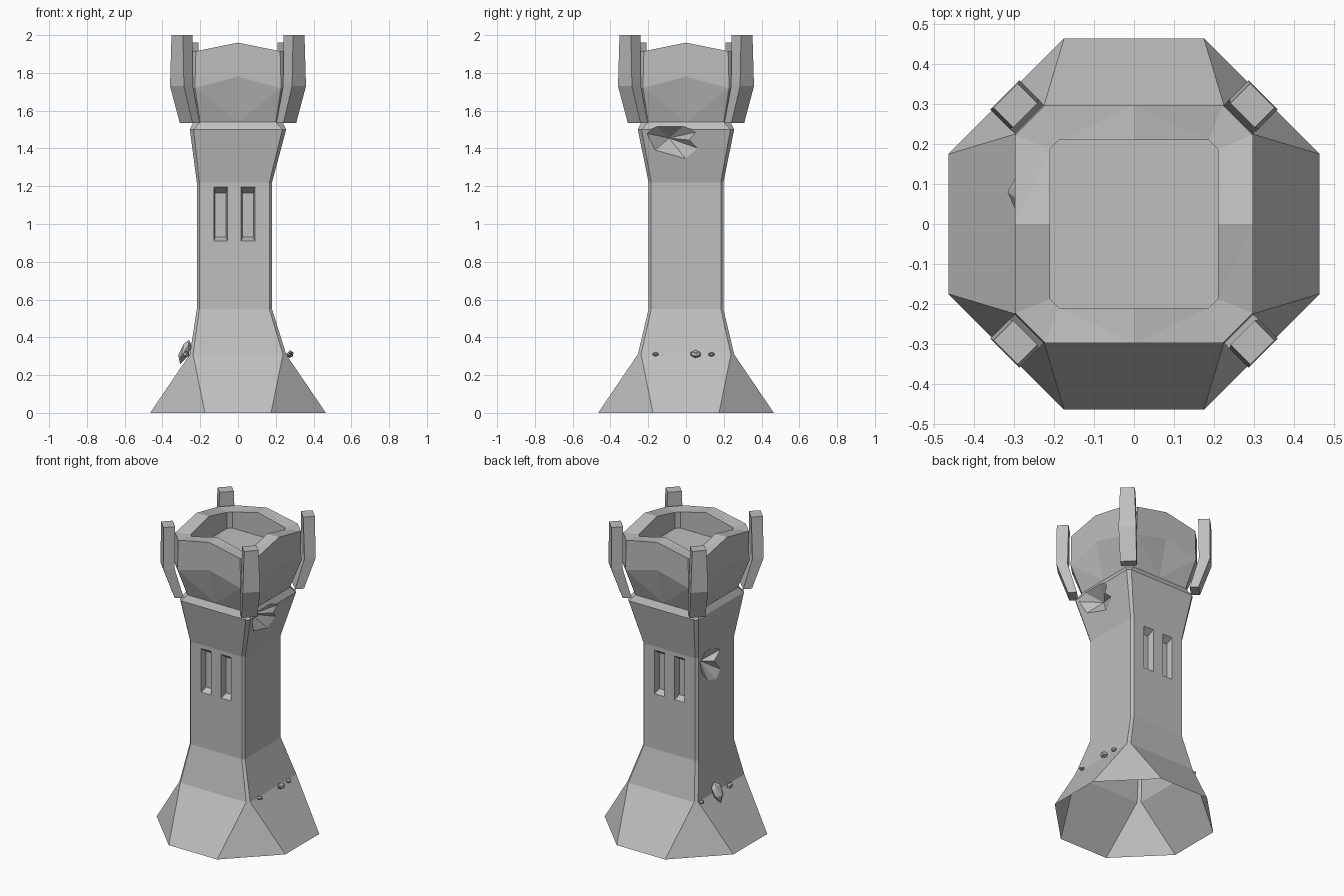
import bpy, bmesh, math, random
from mathutils import Vector, Matrix

random.seed(4)
if "Cube" in bpy.data.objects:
    bpy.data.objects.remove(bpy.data.objects["Cube"], do_unlink=True)

stone = bpy.data.materials.new("grey stone")
stone.use_nodes = True
GREY = (0.52, 0.52, 0.52, 1)
stone.diffuse_color = GREY
stone.node_tree.nodes["Principled BSDF"].inputs["Base Color"].default_value = GREY


def make_object(name, bm):
    bmesh.ops.recalc_face_normals(bm, faces=bm.faces)
    mesh = bpy.data.meshes.new(name)
    bm.to_mesh(mesh)
    bm.free()
    mesh.materials.append(stone)
    obj = bpy.data.objects.new(name, mesh)
    bpy.context.collection.objects.link(obj)
    return obj


def ring(bm, z, x0, x1, h, c, lift):
    """Chamfered square with a raised middle point on every side."""
    m = (x0 + x1) / 2
    pts = [(x0 + c, -h, z), (m, -h, z + lift), (x1 - c, -h, z),
           (x1, c - h, z), (x1, 0, z + lift), (x1, h - c, z),
           (x1 - c, h, z), (m, h, z + lift), (x0 + c, h, z),
           (x0, h - c, z), (x0, 0, z + lift), (x0, c - h, z)]
    return [bm.verts.new(p) for p in pts]


def bridge(bm, a, b):
    n = len(a)
    for i in range(n):
        j = (i + 1) % n
        bm.faces.new((a[i], a[j], b[j], b[i]))


# Tower body: flared foot, shaft, collar, crown, rim and sunken roof
PROFILE = [  # z, x min, x max, half depth, chamfer, mid lift
    (0, -.465, .465, .465, .29, 0),
    (.31, -.255, .255, .255, .017, 0),
    (.55, -.218, .18, .198, .014, 0),
    (1.22, -.218, .18, .198, .014, 0),
    (1.5, -.255, .255, .255, .02, 0),
    (1.54, -.235, .235, .235, .035, 0),
    (1.72, -.298, .298, .298, .07, .06),
    (1.915, -.298, .298, .298, .075, .045),
    (1.915, -.21, .21, .21, .022, .045),
    (1.81, -.21, .21, .21, .022, 0),
]
bm = bmesh.new()
rings = [ring(bm, *p) for p in PROFILE]
for lower, upper in zip(rings, rings[1:]):
    bridge(bm, lower, upper)
bm.faces.new(rings[0])
bm.faces.new(rings[-1])
bmesh.ops.triangulate(bm, faces=[f for f in bm.faces if len(f.verts) == 4 and f.calc_center_median().z > 1.54])
tower = make_object("tower", bm)

cutters = []


# Window recesses, narrowing inwards, on front and back
def window_cutter(x, side):
    bm = bmesh.new()
    loops = []
    for y, hw, z0, z1 in ((.238, .043, .89, 1.225), (.158, .029, .93, 1.165)):
        loops.append([bm.verts.new(p) for p in (
            (x - hw, side * y, z0), (x + hw, side * y, z0),
            (x + hw, side * y, z1), (x - hw, side * y, z1))])
    bridge(bm, *loops)
    for loop in loops:
        bm.faces.new(loop)
    cutters.append(make_object("window_cutter", bm))


for x in (-.092, .053):
    for side in (-1, 1):
        window_cutter(x, side)


# Jagged craters: a spike driven into the wall
def crater_cutter(outline, wall, inner, outer):
    bm = bmesh.new()
    loop = [bm.verts.new((wall(z), y, z)) for y, z in outline]
    tips = [bm.verts.new(inner), bm.verts.new(outer)]
    for tip in tips:
        for i, v in enumerate(loop):
            bm.faces.new((v, loop[i - 1], tip))
    cutters.append(make_object("crater_cutter", bm))


crater_cutter([(-.21, 1.48), (-.165, 1.53), (0, 1.53), (.053, 1.487), (.02, 1.444),
               (.065, 1.4), (0, 1.344), (-.06, 1.36), (-.165, 1.39)],
              lambda z: .182 + (z - 1.22) * .268,
              (.16, -.09, 1.455), (.4, -.08, 1.4))
crater_cutter([(.167, 1.18), (.114, 1.23), (.05, 1.24), (-.045, 1.19), (.019, 1.137),
               (-.045, 1.06), (0, 1.01), (.08, 1.03), (.146, 1.1)],
              lambda z: -.219,
              (-.15, .07, 1.14), (-.4, .06, 1.13))

for cutter in cutters:
    mod = tower.modifiers.new("cut", 'BOOLEAN')
    mod.operation = 'DIFFERENCE'
    mod.solver = 'EXACT'
    mod.object = cutter
bpy.context.view_layer.update()
cut_mesh = bpy.data.meshes.new_from_object(tower.evaluated_get(bpy.context.evaluated_depsgraph_get()))
tower.modifiers.clear()
tower.data = cut_mesh
for cutter in cutters:
    bpy.data.objects.remove(cutter, do_unlink=True)

# Open the underside
bm = bmesh.new()
bm.from_mesh(cut_mesh)
base = [f for f in bm.faces if all(v.co.z < .001 for v in f.verts)]
bmesh.ops.delete(bm, geom=base, context='FACES')
bm.to_mesh(cut_mesh)
bm.free()

# Corner posts around the crown
POST = [  # z, inner radius, outer radius, half width
    (1.535, .335, .388, .048),
    (1.73, .39, .457, .052),
    (2.0, .385, .455, .043),
]
for k, name in enumerate(("back_left", "back_right", "front_right", "front_left")):
    bm = bmesh.new()
    loops = [[bm.verts.new(p) for p in ((r0, -w, z), (r1, -w, z), (r1, w, z), (r0, w, z))]
             for z, r0, r1, w in POST]
    bridge(bm, loops[0], loops[1])
    bridge(bm, loops[1], loops[2])
    bm.faces.new(loops[0])
    bm.faces.new(loops[-1])
    bm.transform(Matrix.Rotation(math.radians(45 + 90 * k), 4, 'Z'))
    make_object(name + "_post", bm)


# Fallen rubble resting on the foot
def rock(name, place, size, tilt):
    bm = bmesh.new()
    bmesh.ops.create_icosphere(bm, subdivisions=1, radius=.5)
    for v in bm.verts:
        v.co *= random.uniform(.85, 1.12)
    bm.transform(Matrix.Translation(place) @ Matrix.Rotation(tilt, 4, 'Y')
                 @ Matrix.Diagonal(Vector(size).to_4d()))
    make_object(name, bm)


rock("left_pebble_front", (.27, -.16, .31), (.035, .037, .024), 0)
rock("left_stone", (.275, .05, .31), (.04, .06, .042), 0)
rock("left_pebble_back", (.272, .135, .31), (.035, .037, .024), 0)
rock("right_boulder", (-.28, .08, .33), (.055, .085, .14), .35)
rock("right_stone", (-.275, -.06, .31), (.04, .055, .04), 0)
rock("right_pebble", (-.27, .225, .31), (.035, .035, .024), 0)
